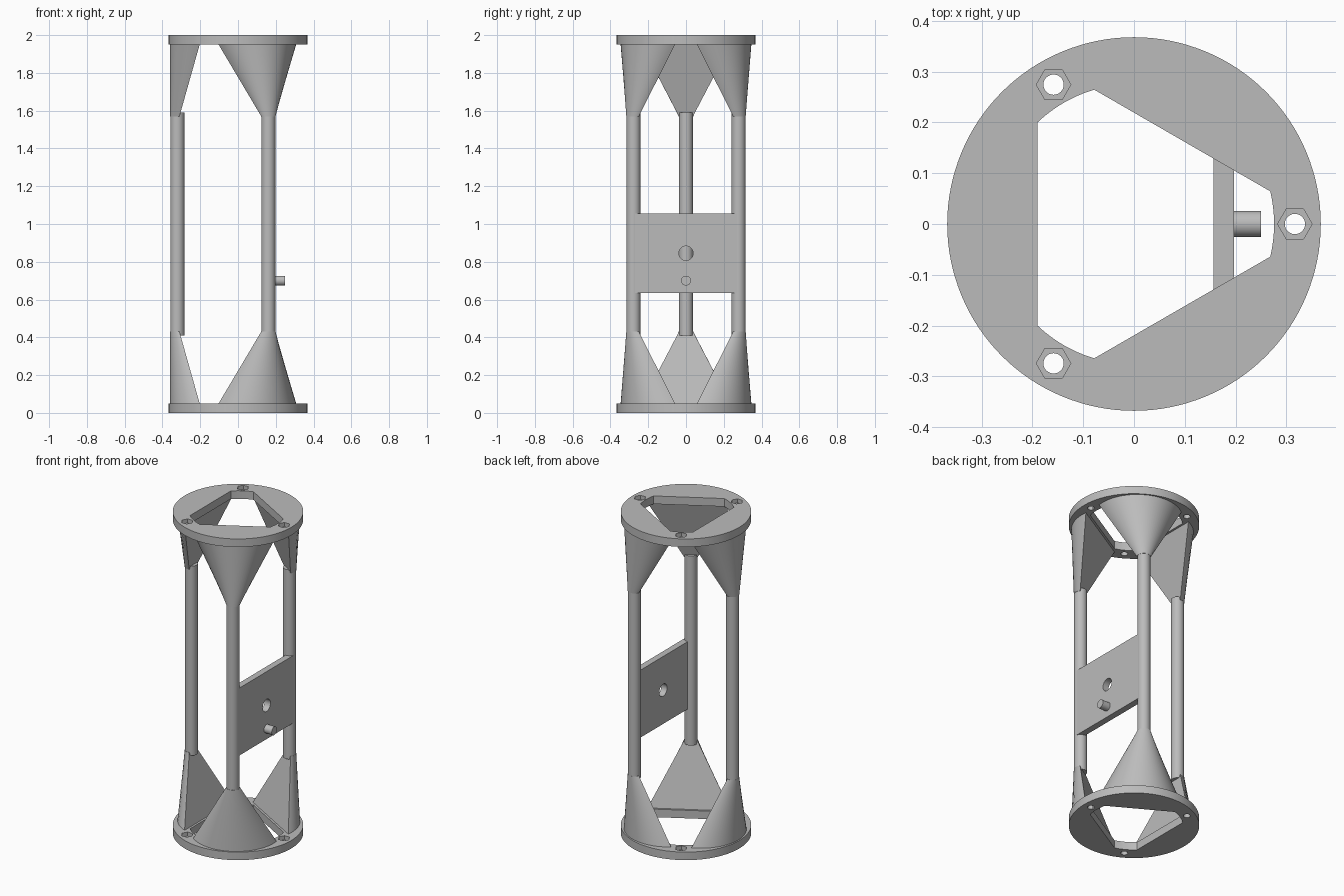
import bpy
import bmesh
from math import sin, cos, pi, radians, atan2, hypot
from mathutils import Matrix

if "Cube" in bpy.data.objects:
    bpy.data.objects.remove(bpy.data.objects["Cube"])

grey = bpy.data.materials.new("plain grey")
grey.use_nodes = True
tone = (0.5, 0.5, 0.5, 1)
grey.diffuse_color = tone
grey.node_tree.nodes["Principled BSDF"].inputs["Base Color"].default_value = tone

LEG_ANGLES = (60, 180, 300)
BOLT_ANGLES = (0, 120, 240)
RING, TOP, LOFT = 0.05, 2.0, 0.43      # ring thickness, total height, foot height
LEG_R, ROD = 0.321, 0.037              # leg distance from axis, rod radius


def loft(name, sections):
    """Solid through matching sections of (x, y, z) points, ordered upwards."""
    bm = bmesh.new()
    loops = [[bm.verts.new(p) for p in s] for s in sections]
    for a, b in zip(loops, loops[1:]):
        for i in range(len(a)):
            j = (i + 1) % len(a)
            bm.faces.new((a[i], a[j], b[j], b[i]))
    bm.faces.new(loops[0][::-1])
    bm.faces.new(loops[-1])
    bmesh.ops.recalc_face_normals(bm, faces=bm.faces)
    mesh = bpy.data.meshes.new(name)
    bm.to_mesh(mesh)
    bm.free()
    mesh.materials.append(grey)
    obj = bpy.data.objects.new(name, mesh)
    bpy.context.collection.objects.link(obj)
    return obj


def prism(name, outline, z0, z1):
    return loft(name, [[(x, y, z) for x, y in outline] for z in (z0, z1)])


def circle(r, n=64, cx=0, cy=0):
    return [(cx + r * cos(2 * pi * i / n), cy + r * sin(2 * pi * i / n)) for i in range(n)]


def polar(r, deg):
    return r * cos(radians(deg)), r * sin(radians(deg))


def activate(obj):
    bpy.ops.object.select_all(action="DESELECT")
    obj.select_set(True)
    bpy.context.view_layer.objects.active = obj


def cut(obj, cutter):
    activate(obj)
    mod = obj.modifiers.new("cut", "BOOLEAN")
    mod.operation, mod.solver, mod.object = "DIFFERENCE", "EXACT", cutter
    bpy.ops.object.modifier_apply(modifier=mod.name)
    bpy.data.objects.remove(cutter)


def smooth(obj):
    activate(obj)
    bpy.ops.object.shade_smooth_by_angle(angle=radians(25))


def opening_outline(flat=0.19, r=0.276, n=12):
    """Rounded-corner triangle: a circle trimmed by three flats."""
    pts = []
    half = atan2((r * r - flat * flat) ** 0.5, flat)
    span = radians(60) - half
    for a in BOLT_ANGLES:
        for i in range(n + 1):
            t = radians(a) - span + 2 * span * i / n
            pts.append((r * cos(t), r * sin(t)))
    return pts


def arc_section(inner, outer, half, z, n=32):
    """Circular segment with its flat side facing the axis (toward -x)."""
    sag = outer - inner
    r = (half * half + sag * sag) / (2 * sag)
    c = outer - r
    end = atan2(half, inner - c)
    return [(c + r * cos(t), r * sin(t), z)
            for t in (-end + 2 * end * i / n for i in range(n + 1))]


# End rings with a three-sided opening, bolt holes and hexagonal nut pockets
for name, z in (("bottom_ring", 0), ("top_ring", TOP - RING)):
    ring = prism(name, circle(0.368, 128), z, z + RING)
    cut(ring, prism("opening_cutter", opening_outline(), z - 0.1, z + 0.15))
    for a in BOLT_ANGLES:
        x, y = polar(0.317, a)
        cut(ring, prism("bolt_cutter", circle(0.02, 32, x, y), z - 0.1, z + 0.15))
        cut(ring, prism("nut_cutter", circle(0.034, 6, x, y), z + 0.025, z + 0.15))
    smooth(ring)

# Three legs: a round rod with a flared foot at each end
for k, a in enumerate(LEG_ANGLES, 1):
    turn = Matrix.Rotation(radians(a), 4, "Z")
    rod = prism(f"leg_rod_{k}", circle(ROD, 48, LEG_R), LOFT - 0.02, TOP - LOFT + 0.02)
    wide, narrow = (0.203, 0.36, 0.236), (0.31, 0.359, 0.037)
    foot = loft(f"lower_flare_{k}", [arc_section(*wide, RING), arc_section(*narrow, LOFT)])
    head = loft(f"upper_flare_{k}", [arc_section(*narrow, TOP - LOFT),
                                     arc_section(*wide, TOP - RING)])
    for part in (rod, foot, head):
        part.data.transform(turn)
        smooth(part)


def along_x(name, r, y, z, x0, x1, n=48):
    """Cylinder lying along x."""
    return loft(name, [[(x, y + u, z + v) for u, v in circle(r, n)] for x in (x0, x1)])


# Mounting plate between the two right-hand legs, with a hole and a peg
plate = prism("mounting_plate", [(0.157, -0.27), (0.197, -0.27), (0.197, 0.27), (0.157, 0.27)],
              0.635, 1.055)
cut(plate, along_x("hole_cutter", 0.038, 0, 0.845, 0.1, 0.3))
smooth(plate)
smooth(along_x("peg", 0.026, 0, 0.7, 0.19, 0.25))
